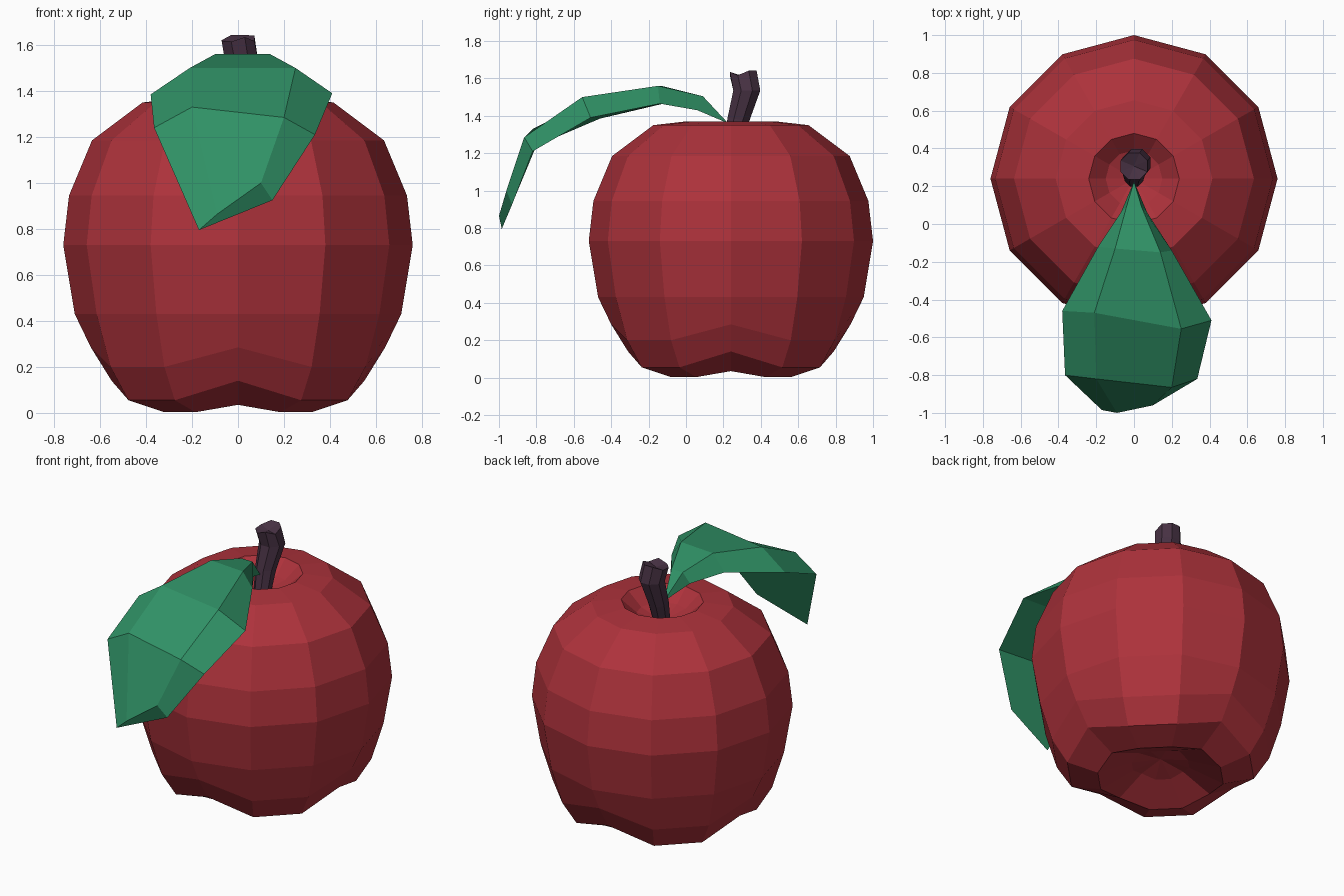
import bpy, bmesh, math
from mathutils import Vector

if "Cube" in bpy.data.objects:
    bpy.data.objects.remove(bpy.data.objects["Cube"])


def material(name, rgb):
    m = bpy.data.materials.new(name)
    m.diffuse_color = (*rgb, 1)
    m.use_nodes = True
    m.node_tree.nodes["Principled BSDF"].inputs["Base Color"].default_value = m.diffuse_color
    return m


def loft(name, rings, mat, start=None, end=None):
    """Skin equal-sized rings; close each end with a point or a flat cap."""
    bm = bmesh.new()
    rows = [[bm.verts.new(p) for p in ring] for ring in rings]
    n = len(rows[0])
    for a, b in zip(rows, rows[1:]):
        for i in range(n):
            j = (i + 1) % n
            bm.faces.new((a[i], a[j], b[j], b[i]))
    for row, tip in ((rows[0], start), (rows[-1], end)):
        if tip is None:
            bm.faces.new(row)
        else:
            v = bm.verts.new(tip)
            for i in range(n):
                bm.faces.new((row[i], row[(i + 1) % n], v))
    bmesh.ops.recalc_face_normals(bm, faces=bm.faces[:])
    me = bpy.data.meshes.new(name)
    bm.to_mesh(me)
    bm.free()
    me.materials.append(mat)
    ob = bpy.data.objects.new(name, me)
    bpy.context.collection.objects.link(ob)
    return ob


red = material("apple red", (0.42, 0.032, 0.044))
green = material("leaf green", (0.03, 0.29, 0.135))
brown = material("stem brown", (0.065, 0.032, 0.058))

# Fruit: 12-sided profile (radius, height, lift at every third corner)
CY = 0.24
profile = [(0.17, 0.09, 0.02), (0.37, 0.003, 0.032), (0.55, 0.055, 0.085),
           (0.64, 0.20, 0.085), (0.71, 0.43, 0), (0.76, 0.73, 0),
           (0.735, 0.945, 0), (0.635, 1.185, 0), (0.415, 1.35, 0),
           (0.24, 1.37, 0), (0.15, 1.29, 0)]
rings = []
for r, z, lift in profile:
    ring = []
    for i in range(12):
        a = i * math.pi / 6
        ring.append((r * math.cos(a), CY + r * math.sin(a),
                     z + (lift if i % 3 == 0 else 0)))
    rings.append(ring)
loft("apple_body", rings, red, (0, CY, 0.13), (0, CY, 1.24))

# Stem: bent 8-sided tube with an uneven top
path = [((0, 0.24, 1.22), 0.05, 0), ((0, 0.28, 1.38), 0.062, 0.012),
        ((0.015, 0.325, 1.535), 0.078, 0), ((0, 0.306, 1.625), 0.077, -0.005)]
rings = []
for k, (c, r, tilt) in enumerate(path):
    ring = []
    for i in range(8):
        a = (i + 0.5) * math.pi / 4
        wob = (0.014 if i in (0, 1, 2, 6) else -0.006) if k == 3 else 0
        ring.append(Vector(c) + Vector((r * math.cos(a), r * math.sin(a),
                                        wob - tilt * math.sin(a))))
    rings.append(ring)
loft("stem", rings, brown, None, (0, 0.306, 1.612))

# Leaf: four-corner sections (left edge, left top, right top, right edge)
sections = [
    [(-0.07, 0.06, 1.43), (-0.04, 0.09, 1.505), (0.04, 0.09, 1.505), (0.07, 0.06, 1.43)],
    [(-0.19, -0.12, 1.465), (-0.10, -0.13, 1.56), (0.14, -0.15, 1.56), (0.20, -0.14, 1.465)],
    [(-0.38, -0.46, 1.385), (-0.21, -0.47, 1.50), (0.25, -0.555, 1.50), (0.41, -0.51, 1.39)],
    [(-0.365, -0.80, 1.24), (-0.20, -0.82, 1.33), (0.20, -0.865, 1.285), (0.335, -0.82, 1.21)],
    [(-0.17, -0.985, 0.795), (-0.09, -1.0, 0.865), (0.10, -0.96, 1.0), (0.15, -0.93, 0.925)],
]
loft("leaf", sections, green, (0, 0.225, 1.36), None)
